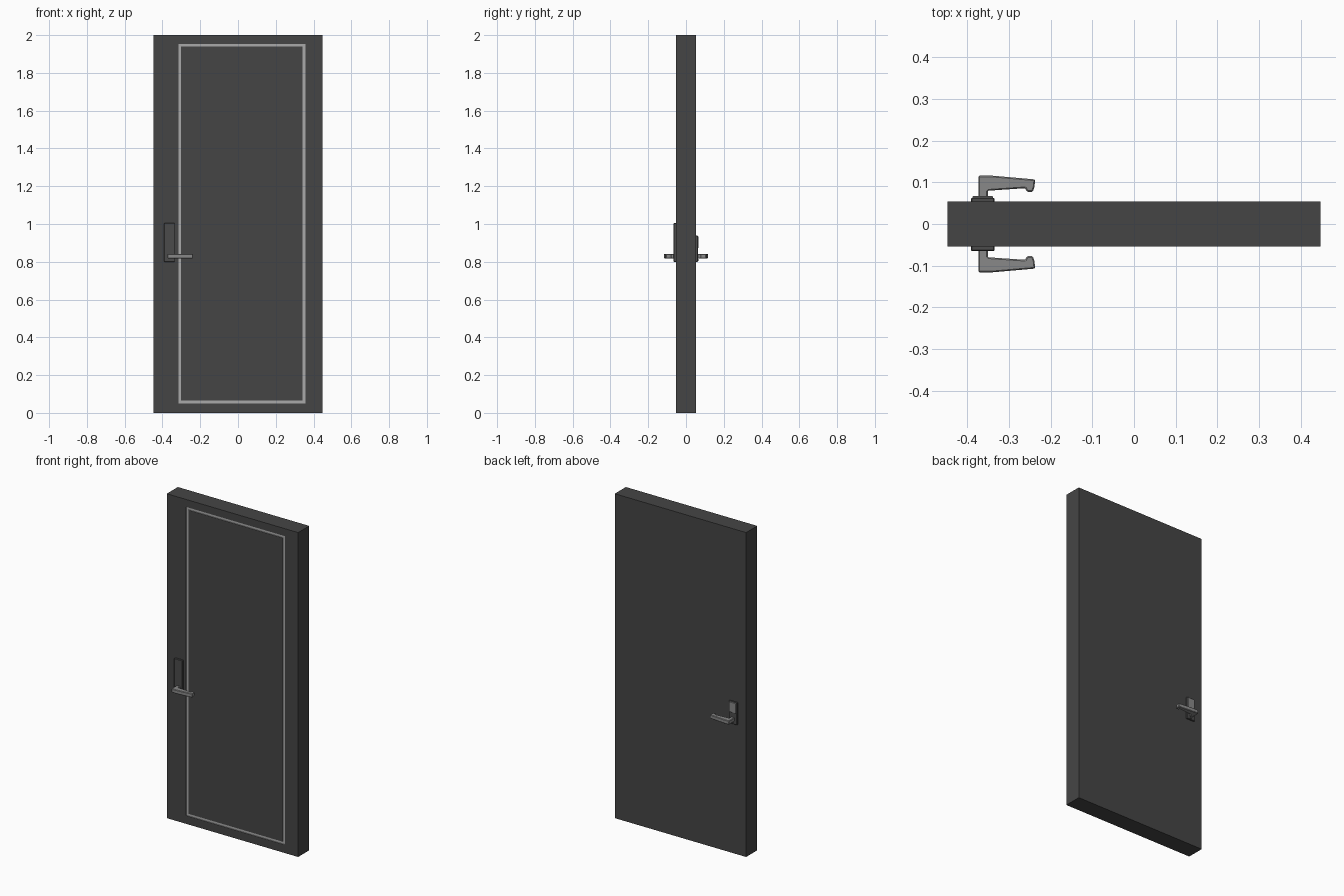
import bpy, bmesh, math

if "Cube" in bpy.data.objects:
    bpy.data.objects.remove(bpy.data.objects["Cube"])


def mat(name, v):
    m = bpy.data.materials.new(name)
    m.diffuse_color = (v, v, v, 1)
    m.use_nodes = True
    m.node_tree.nodes["Principled BSDF"].inputs["Base Color"].default_value = m.diffuse_color
    return m


DARK = mat("charcoal", 0.06)
PLATE = mat("dark plate", 0.07)
METAL = mat("grey metal", 0.25)
TRIM = mat("light trim", 0.4)


def finish(name, bm, *mats):
    bmesh.ops.recalc_face_normals(bm, faces=bm.faces)
    me = bpy.data.meshes.new(name)
    bm.to_mesh(me)
    bm.free()
    ob = bpy.data.objects.new(name, me)
    bpy.context.collection.objects.link(ob)
    for m in mats:
        me.materials.append(m)
    return ob


def box(name, x0, x1, y0, y1, z0, z1, m, bevel=0.0):
    bm = bmesh.new()
    bmesh.ops.create_cube(bm, size=1)
    for v in bm.verts:
        v.co = ((x0 + x1) / 2 + v.co.x * (x1 - x0),
                (y0 + y1) / 2 + v.co.y * (y1 - y0),
                (z0 + z1) / 2 + v.co.z * (z1 - z0))
    ob = finish(name, bm, m)
    if bevel:
        b = ob.modifiers.new("bevel", "BEVEL")
        b.width = bevel
        b.segments = 1
    return ob


# door leaf: nested rectangular rings, with a light channel sunk in the front
def door():
    f, d, w = -0.054, -0.050, 0.015
    gx0, gx1, gz0, gz1 = -0.316, 0.357, 0.051, 1.954
    outer = (-0.448, 0.448, 0, 2)
    groove = (gx0, gx1, gz0, gz1)
    inner = (gx0 + w, gx1 - w, gz0 + w, gz1 - w)
    rings = [(outer, 0.054), (outer, f), (groove, f), (groove, d), (inner, d), (inner, f)]
    bm = bmesh.new()
    loops = []
    for (x0, x1, z0, z1), y in rings:
        loops.append([bm.verts.new(p) for p in
                      ((x0, y, z0), (x1, y, z0), (x1, y, z1), (x0, y, z1))])
    bm.faces.new(loops[0])
    bm.faces.new(loops[-1])
    for i in range(5):
        for k in range(4):
            n = (k + 1) % 4
            face = bm.faces.new((loops[i][k], loops[i][n], loops[i + 1][n], loops[i + 1][k]))
            face.material_index = 1 if i >= 2 else 0
    finish("door_leaf", bm, DARK, TRIM)


door()

# lock plates, tall on the front and short on the back
box("front_plate", -0.391, -0.335, -0.065, -0.05, 0.80, 1.005, PLATE, 0.002)
box("back_plate", -0.391, -0.335, 0.05, 0.063, 0.80, 0.938, PLATE, 0.002)
box("back_lock_cover", -0.388, -0.338, 0.06, 0.067, 0.872, 0.935, METAL, 0.002)

# small lock button under the back handle
bm = bmesh.new()
bmesh.ops.create_cone(bm, cap_ends=True, segments=16, radius1=0.006, radius2=0.006, depth=0.006)
for v in bm.verts:
    v.co = (-0.363 + v.co.x, 0.063 + v.co.z, 0.810 + v.co.y)
finish("lock_button", bm, DARK)

# lever handles: plan outline extruded upward, mirrored front to back
OUTLINE = [(-0.3735, 0.055), (-0.3735, 0.116), (-0.340, 0.116), (-0.237, 0.107),
           (-0.239, 0.089), (-0.243, 0.077), (-0.257, 0.077), (-0.261, 0.086),
           (-0.349, 0.080), (-0.351, 0.078), (-0.351, 0.055)]
for name, s in (("back_handle", 1), ("front_handle", -1)):
    bm = bmesh.new()
    face = bm.faces.new([bm.verts.new((x, y * s, 0.818)) for x, y in OUTLINE])
    ext = bmesh.ops.extrude_face_region(bm, geom=[face])
    for v in ext["geom"]:
        if isinstance(v, bmesh.types.BMVert):
            v.co.z = 0.842
    ob = finish(name, bm, METAL)
    b = ob.modifiers.new("bevel", "BEVEL")
    b.width = 0.003
    b.segments = 1
    b.limit_method = "ANGLE"
    b.angle_limit = math.radians(60)
